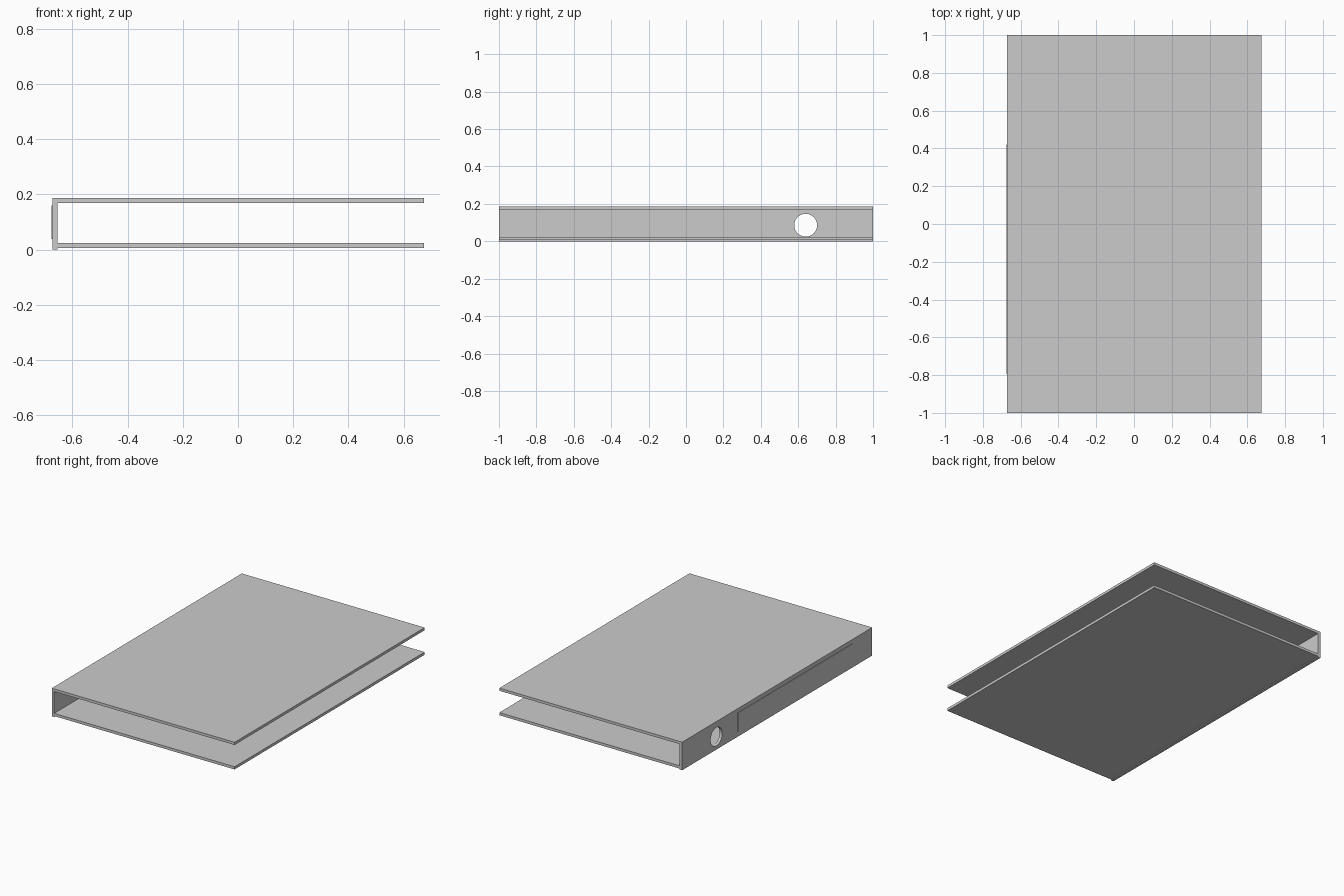
import bpy
import math

if "Cube" in bpy.data.objects:
    bpy.data.objects.remove(bpy.data.objects["Cube"])


def box(name, x, y, z):
    """Box from (min, max) ranges on each axis."""
    bpy.ops.mesh.primitive_cube_add(size=1)
    ob = bpy.context.object
    ob.name = name
    ob.location = [(a + b) / 2 for a, b in (x, y, z)]
    ob.scale = [b - a for a, b in (x, y, z)]
    bpy.ops.object.transform_apply(location=True, rotation=False, scale=True)
    return ob


LEFT, RIGHT, BOARD = -0.672, 0.675, 0.018

# Front and back cover boards
box("lower_cover", (LEFT, RIGHT), (-1, 1), (0.006, 0.006 + BOARD))
box("upper_cover", (LEFT, RIGHT), (-1, 1), (0.187 - BOARD, 0.187))

# Spine board
spine = box("spine", (LEFT, LEFT + BOARD), (-1, 1), (0, 0.1865))

# Round finger hole through the spine
bpy.ops.mesh.primitive_cylinder_add(
    vertices=48, radius=0.061, depth=0.2,
    location=(LEFT, 0.64, 0.086), rotation=(0, math.pi / 2, 0))
cutter = bpy.context.object
cutter.name = "finger_hole_cutter"
cutter.hide_render = True
cut = spine.modifiers.new("finger_hole", 'BOOLEAN')
cut.operation = 'DIFFERENCE'
cut.solver = 'EXACT'
cut.object = cutter
bpy.context.view_layer.objects.active = spine
bpy.ops.object.modifier_apply(modifier=cut.name)
bpy.data.objects.remove(cutter)

# Smooth hole wall, crisp rims
bpy.ops.object.select_all(action='DESELECT')
spine.select_set(True)
bpy.ops.object.shade_smooth_by_angle()

# Label panel on the outside of the spine
box("spine_label", (LEFT - 0.004, LEFT + 0.004), (-0.795, 0.42), (0.038, 0.16))
